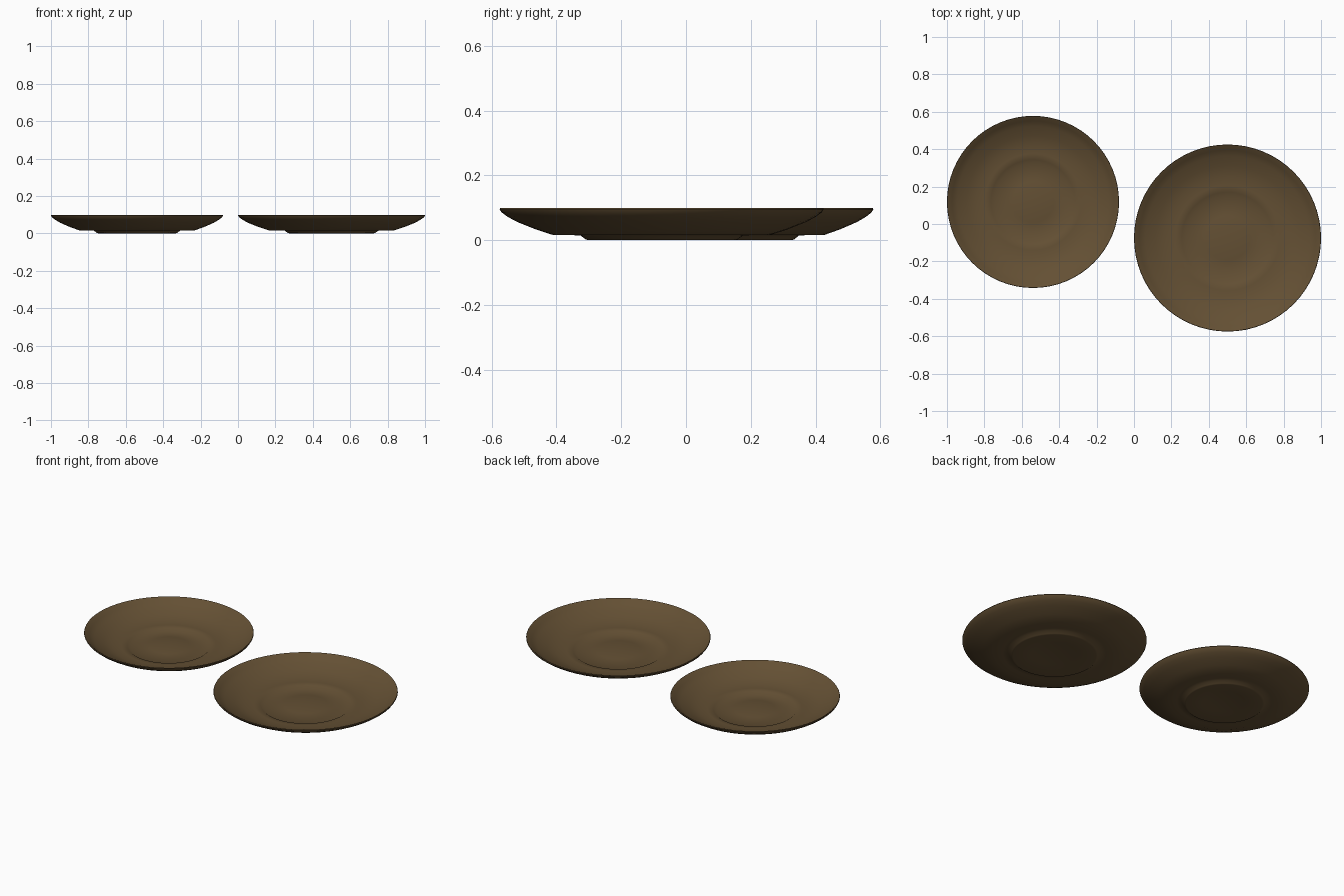
import bpy
import bmesh
import math

cube = bpy.data.objects.get("Cube")
if cube:
    bpy.data.objects.remove(cube, do_unlink=True)

# Single dark brown glaze
brown = bpy.data.materials.new("dark_brown")
brown.use_nodes = True
colour = (0.127, 0.08, 0.034, 1)
brown.diffuse_color = colour
brown.node_tree.nodes["Principled BSDF"].inputs["Base Color"].default_value = colour

# Half section (radius, height) of a unit dish: underside outwards, rim, then inside back to the centre
PROFILE = [
    (0, 0.02), (0.12, 0.014), (0.225, 0.0),
    (0.235, 0.003), (0.25, 0.014), (0.28, 0.016), (0.335, 0.016), (0.39, 0.034),
    (0.445, 0.056), (0.475, 0.072), (0.494, 0.086), (0.5, 0.095),
    (0.498, 0.099), (0.491, 0.096),
    (0.47, 0.078), (0.44, 0.062), (0.385, 0.041), (0.33, 0.023),
    (0.28, 0.022), (0.245, 0.019), (0.225, 0.006), (0.12, 0.02), (0, 0.026),
]
SEGMENTS = 64


def make_dish(name, x, y, scale):
    bm = bmesh.new()
    points = [bm.verts.new((r * scale, 0, z)) for r, z in PROFILE]
    edges = [bm.edges.new(pair) for pair in zip(points, points[1:])]
    bmesh.ops.spin(bm, geom=points + edges, cent=(0, 0, 0), axis=(0, 0, 1),
                   angle=math.tau, steps=SEGMENTS, use_merge=False)
    bmesh.ops.remove_doubles(bm, verts=bm.verts[:], dist=0.0005)
    bmesh.ops.recalc_face_normals(bm, faces=bm.faces[:])
    mesh = bpy.data.meshes.new(name)
    bm.to_mesh(mesh)
    bm.free()
    mesh.materials.append(brown)
    dish = bpy.data.objects.new(name, mesh)
    dish.location = (x, y, 0)
    bpy.context.collection.objects.link(dish)
    bpy.ops.object.select_all(action="DESELECT")
    dish.select_set(True)
    bpy.context.view_layer.objects.active = dish
    bpy.ops.object.shade_smooth_by_angle(angle=math.radians(50))


# Large dish on the left, slightly smaller one on the right
make_dish("large_dish", 0.5, -0.075, 1.0)
make_dish("small_dish", -0.54, 0.118, 0.92)
